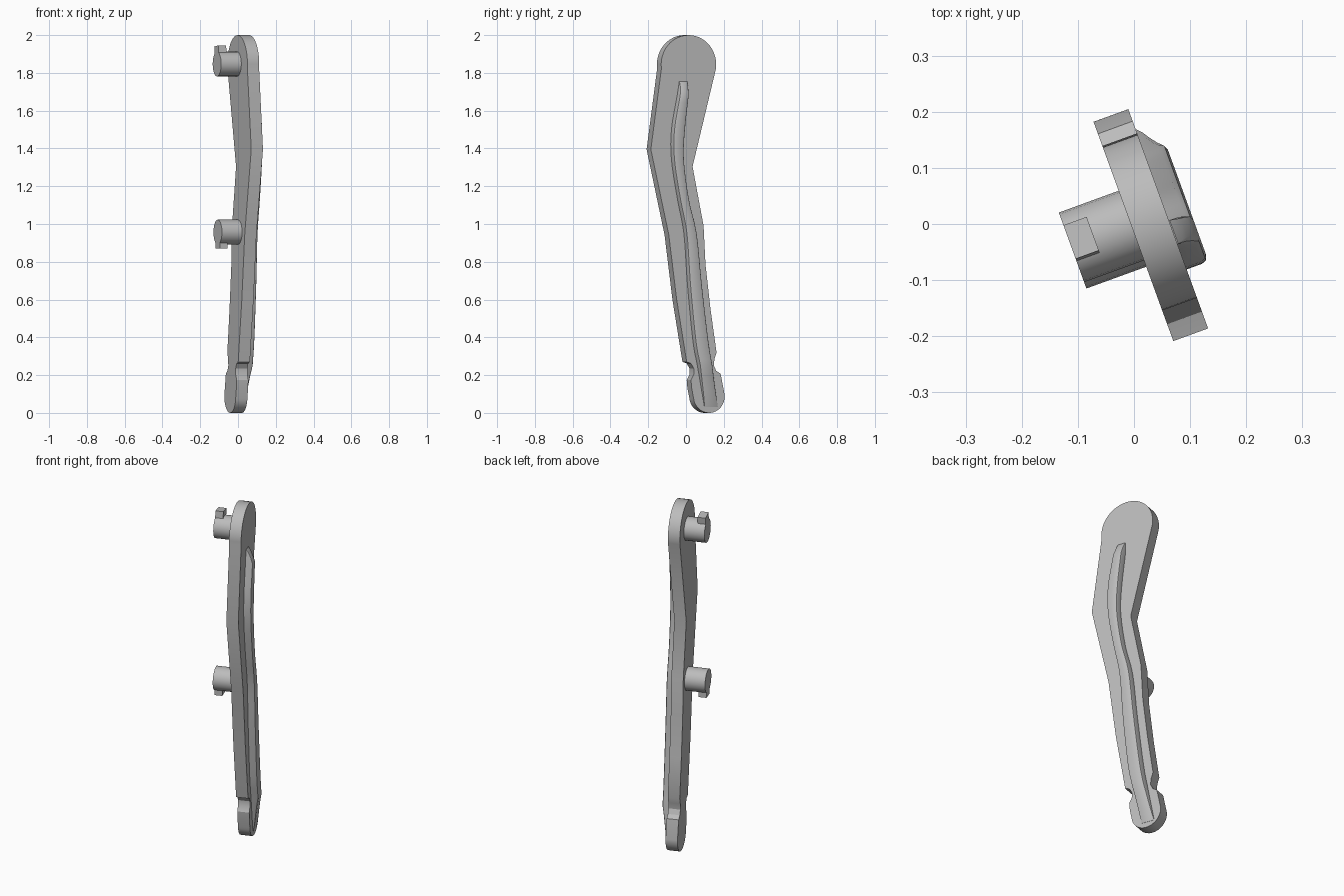
import bpy, bmesh, math
from mathutils import Matrix

cube = bpy.data.objects.get("Cube")
if cube:
    bpy.data.objects.remove(cube)

grey = bpy.data.materials.new("plain_grey")
grey.use_nodes = True
colour = (0.5, 0.5, 0.5, 1)
grey.diffuse_color = colour
grey.node_tree.nodes["Principled BSDF"].inputs["Base Color"].default_value = colour

# The whole lever is turned about the vertical axis
TURN = Matrix.Rotation(math.radians(20), 4, "Z")
INNER, OUTER, PIN_END = -0.0055, 0.0605, -0.119


def finish(name, bm):
    bmesh.ops.recalc_face_normals(bm, faces=bm.faces)
    mesh = bpy.data.meshes.new(name)
    bm.to_mesh(mesh)
    bm.free()
    mesh.materials.append(grey)
    obj = bpy.data.objects.new(name, mesh)
    bpy.context.collection.objects.link(obj)
    obj.matrix_world = TURN
    bpy.ops.object.select_all(action="DESELECT")
    obj.select_set(True)
    bpy.context.view_layer.objects.active = obj
    bpy.ops.object.shade_smooth_by_angle(angle=math.radians(30))
    return obj


def arc(y, z, radius, start, end, steps):
    angles = [math.radians(start + (end - start) * i / steps) for i in range(steps + 1)]
    return [(y + radius * math.cos(a), z + radius * math.sin(a)) for a in angles]


# Lever plate: rounded head, bent arm, notched neck and rounded foot
outline = arc(-0.007, 1.845, 0.155, -10, 188, 24)
outline += [(-0.22, 1.395), (-0.119, 0.943), (-0.0745, 0.6), (-0.018, 0.27),
            (0.006, 0.262), (0.022, 0.235), (0.022, 0.205), (0.006, 0.175), (0.01, 0.13)]
outline += arc(0.108, 0.088, 0.088, 185, 365, 20)
outline += [(0.173, 0.207), (0.148, 0.223), (0.135, 0.25), (0.138, 0.285), (0.15, 0.32),
            (0.1165, 0.546), (0.088, 0.784), (0.077, 0.99), (0.015, 1.304)]
bm = bmesh.new()
face = bm.faces.new([bm.verts.new((INNER, y, z)) for y, z in outline])
side = bmesh.ops.extrude_face_region(bm, geom=[face])["geom"]
bmesh.ops.translate(bm, vec=(OUTER - INNER, 0, 0),
                    verts=[v for v in side if isinstance(v, bmesh.types.BMVert)])
finish("lever_plate", bm)


# Raised rib: stations of left edge, right edge, height up the lever, top level
stations = [(-0.06, -0.015, 1.755, 0.062), (-0.072, -0.018, 1.68, 0.102),
            (-0.104, -0.039, 1.5, 0.102), (-0.104, -0.045, 1.34, 0.102),
            (-0.07, -0.0165, 1.13, 0.102), (-0.034, 0.027, 0.95, 0.102),
            (-0.014, 0.056, 0.68, 0.102), (0.017, 0.093, 0.38, 0.102),
            (0.042, 0.116, 0.25, 0.102), (0.082, 0.157, 0.03, 0.062)]


def spline(a, b, c, d, t):
    return 0.5 * (2 * b + (c - a) * t + (2 * a - 5 * b + 4 * c - d) * t ** 2
                  + (3 * b - a - 3 * c + d) * t ** 3)


path = []
for i in range(len(stations) - 1):
    a, b = stations[max(i - 1, 0)], stations[i]
    c, d = stations[i + 1], stations[min(i + 2, len(stations) - 1)]
    for step in range(4):
        t = step / 4
        row = [spline(a[k], b[k], c[k], d[k], t) for k in range(3)]
        path.append(row + [b[3] + (c[3] - b[3]) * t])
path.append(list(stations[-1]))

bm = bmesh.new()
rings = []
for left, right, z, top in path:
    r = min(0.012, (top - OUTER) * 0.5)
    half = [(0, 0.04), (0, top - r), (0.3 * r, top - 0.3 * r), (r, top)]
    section = [(x, left + y) for y, x in half] + [(x, right - y) for y, x in reversed(half)]
    rings.append([bm.verts.new((x, y, z)) for x, y in section])
for low, high in zip(rings, rings[1:]):
    for i in range(len(low)):
        j = (i + 1) % len(low)
        bm.faces.new((low[i], low[j], high[j], high[i]))
bm.faces.new(rings[0])
bm.faces.new(rings[-1])
finish("raised_rib", bm)


# Mounting pins, each with a locking tab flush with its end
def pin(name, y, z, direction, reach, tilt):
    bm = bmesh.new()
    length = INNER + 0.02 - PIN_END
    bmesh.ops.create_cone(bm, cap_ends=True, segments=20, radius1=0.066, radius2=0.066,
                          depth=length,
                          matrix=Matrix.Translation((PIN_END + length / 2, y, z))
                          @ Matrix.Rotation(math.pi / 2, 4, "Y"))
    finish(name + "_pin", bm)
    bm = bmesh.new()
    place = (Matrix.Translation((PIN_END + 0.022, y, z))
             @ Matrix.Rotation(math.radians(tilt), 4, "X")
             @ Matrix.Translation((0, 0, direction * (reach + 0.03) / 2)))
    bmesh.ops.create_cube(bm, size=1,
                          matrix=place @ Matrix.Diagonal((0.044, 0.064, reach - 0.03, 1)))
    finish(name + "_locking_tab", bm)


pin("upper", -0.001, 1.847, 1, 0.096, -6)
pin("lower", -0.013, 0.957, -1, 0.087, 0)
